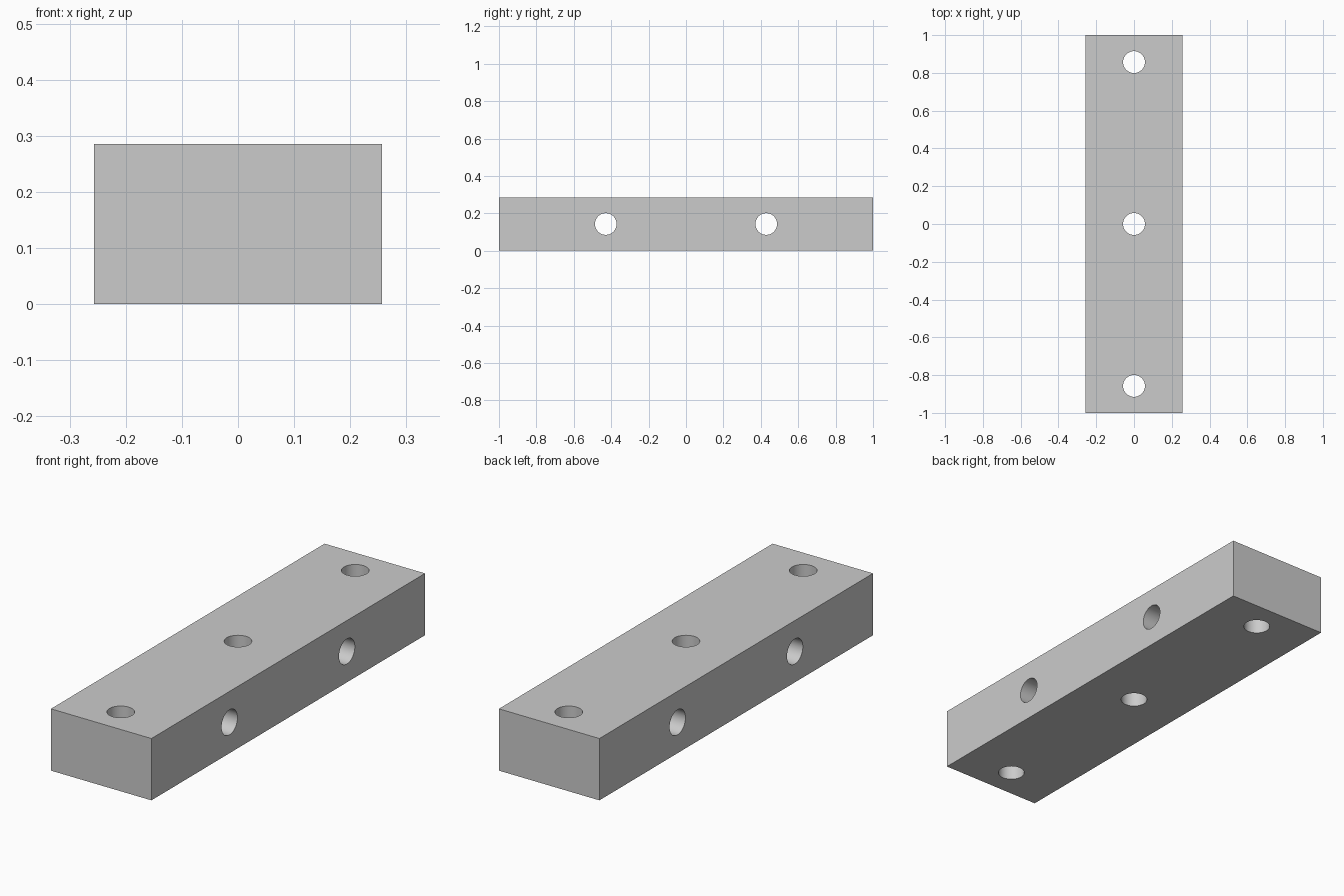
import bpy
from math import pi

if "Cube" in bpy.data.objects:
    bpy.data.objects.remove(bpy.data.objects["Cube"])

W, L, H = 0.514, 2.0, 0.286
HOLE_R = 0.058

# Rectangular bar
bpy.ops.mesh.primitive_cube_add(size=1, location=(0, 0, H / 2))
bar = bpy.context.object
bar.name = "drilled_bar"
bar.scale = (W, L, H)
bpy.ops.object.transform_apply(location=False, rotation=False, scale=True)


def drill(y, rotation):
    """Cut a round through-hole at mid height and mid width."""
    bpy.ops.mesh.primitive_cylinder_add(
        vertices=64, radius=HOLE_R, depth=1, location=(0, y, H / 2), rotation=rotation)
    cutter = bpy.context.object
    cutter.name = "hole_cutter"
    cutter.hide_render = True
    mod = bar.modifiers.new("hole", 'BOOLEAN')
    mod.operation = 'DIFFERENCE'
    mod.solver = 'EXACT'
    mod.object = cutter
    bpy.context.view_layer.objects.active = bar
    bpy.ops.object.modifier_apply(modifier=mod.name)
    bpy.data.objects.remove(cutter, do_unlink=True)


# Vertical holes
for y in (-0.857, 0, 0.857):
    drill(y, (0, 0, 0))

# Cross holes through the long sides
for y in (-0.429, 0.429):
    drill(y, (0, pi / 2, 0))

# Smooth hole walls, sharp edges
bar.select_set(True)
bpy.context.view_layer.objects.active = bar
bpy.ops.object.shade_smooth_by_angle(angle=pi / 6)
